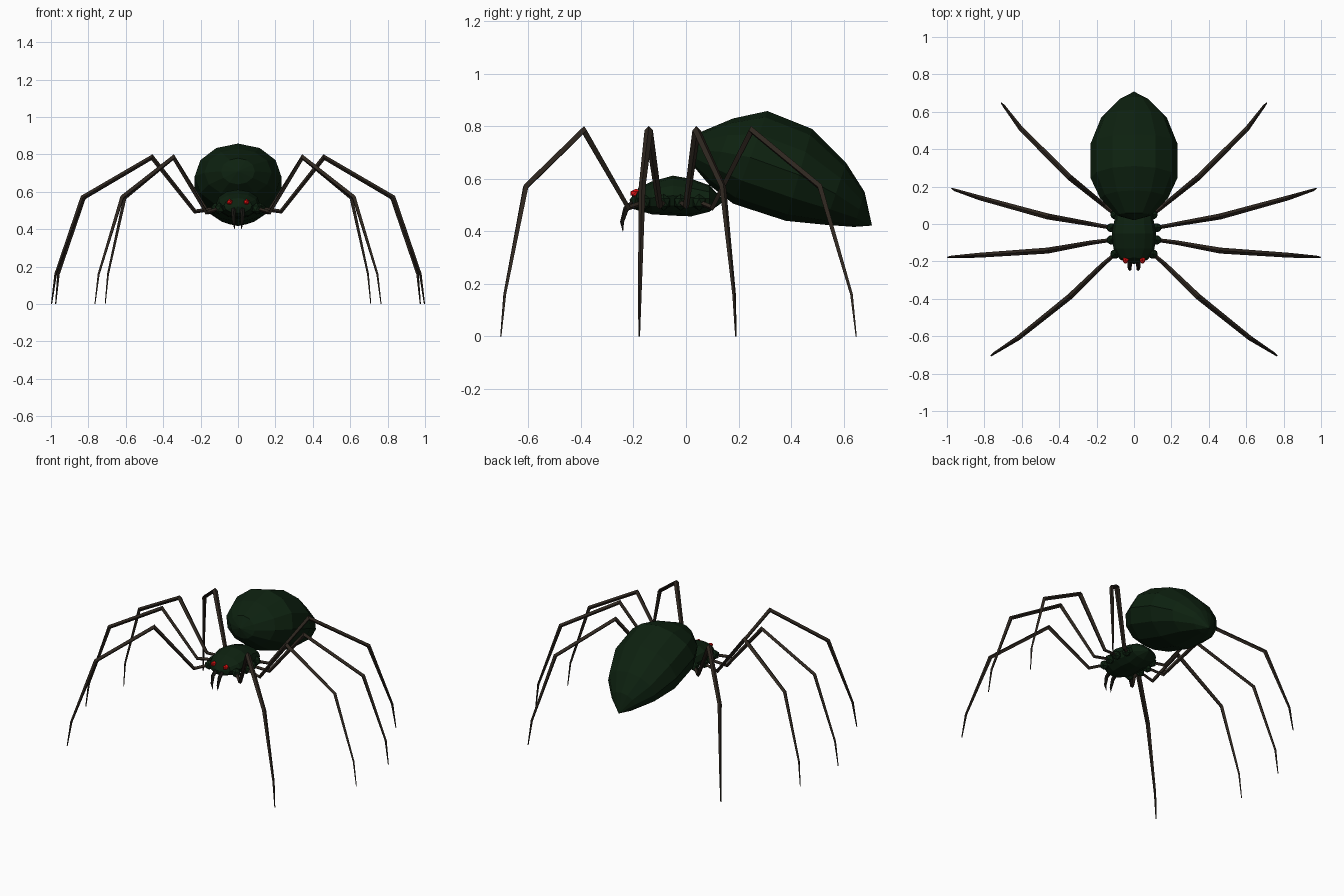
import bpy, bmesh, math
from mathutils import Vector

cube = bpy.data.objects.get("Cube")
if cube:
    bpy.data.objects.remove(cube, do_unlink=True)


def material(name, rgb):
    m = bpy.data.materials.new(name)
    m.use_nodes = True
    m.diffuse_color = (*rgb, 1)
    bsdf = m.node_tree.nodes["Principled BSDF"]
    bsdf.inputs["Base Color"].default_value = (*rgb, 1)
    bsdf.inputs["Roughness"].default_value = 0.8
    return m


GREEN = material("dark green", (0.004, 0.015, 0.005))
BROWN = material("dark brown", (0.028, 0.020, 0.014))
RED = material("eye red", (0.80, 0.006, 0.006))
BLACK = material("fang black", (0.010, 0.009, 0.007))


def finish(bm, name, mat):
    bmesh.ops.recalc_face_normals(bm, faces=bm.faces)
    me = bpy.data.meshes.new(name)
    bm.to_mesh(me)
    bm.free()
    me.materials.append(mat)
    ob = bpy.data.objects.new(name, me)
    bpy.context.collection.objects.link(ob)
    return ob


def loft(name, rings, n, mat, start=None, end=None):
    """Skin rings given as (centre, side vector, up vector); optional end points."""
    bm = bmesh.new()
    loops = []
    for c, side, up in rings:
        angles = [2 * math.pi * i / n for i in range(n)]
        loops.append([bm.verts.new(c + side * math.sin(a) + up * math.cos(a)) for a in angles])
    for a, b in zip(loops, loops[1:]):
        for i in range(n):
            j = (i + 1) % n
            bm.faces.new((a[i], a[j], b[j], b[i]))
    for loop, tip in ((loops[0], start), (loops[-1], end)):
        if tip is None:
            bm.faces.new(loop)
        else:
            p = bm.verts.new(tip)
            for i in range(n):
                bm.faces.new((loop[i], loop[(i + 1) % n], p))
    return finish(bm, name, mat)


def body(name, sections, n, start, end):
    """Sections are (top y, top z, bottom y, bottom z, half width)."""
    rings = []
    for ty, tz, by, bz, w in sections:
        top, bot = Vector((0, ty, tz)), Vector((0, by, bz))
        rings.append(((top + bot) / 2, Vector((w, 0, 0)), (top - bot) / 2))
    return loft(name, rings, n, GREEN, start, end)


def tube(name, points, radii, n, mat):
    pts = [Vector(p) for p in points]
    out = pts[-1] - pts[0]
    side = Vector((-out.y, out.x, 0)).normalized()
    rings = []
    for i, (p, r) in enumerate(zip(pts, radii)):
        before = (p - pts[max(i - 1, 0)]).normalized()
        after = (pts[min(i + 1, len(pts) - 1)] - p).normalized()
        up = (before + after).cross(side).normalized()
        rings.append((p, side * r, up * r))
    return loft(name, rings, n, mat)


def blob(name, centre, size, mat, detail=1):
    bm = bmesh.new()
    bmesh.ops.create_icosphere(bm, subdivisions=detail, radius=1)
    for v in bm.verts:
        v.co = Vector([c + s * k for c, s, k in zip(centre, size, v.co)])
    return finish(bm, name, mat)


# Tilted egg-shaped abdomen
body("abdomen", [
    (0.06, 0.78, 0.035, 0.64, 0.09),
    (0.18, 0.83, 0.09, 0.575, 0.18),
    (0.31, 0.858, 0.18, 0.505, 0.232),
    (0.48, 0.79, 0.38, 0.44, 0.232),
    (0.61, 0.66, 0.53, 0.425, 0.175),
    (0.68, 0.55, 0.64, 0.417, 0.085),
], 12, (0, 0.02, 0.71), (0, 0.708, 0.422))

# Flattened head and chest
body("cephalothorax", [
    (-0.18, 0.567, -0.20, 0.485, 0.075),
    (-0.13, 0.59, -0.13, 0.465, 0.11),
    (-0.05, 0.612, -0.05, 0.46, 0.118),
    (0.02, 0.60, 0.02, 0.457, 0.105),
    (0.09, 0.575, 0.09, 0.475, 0.10),
], 12, (0, -0.215, 0.52), (0, 0.145, 0.515))

# Leg joints from the hip to the foot, on the +x side
LEGS = {
    "front": [(0.10, -0.16, 0.51), (0.17, -0.22, 0.49), (0.345, -0.39, 0.785),
              (0.62, -0.61, 0.57), (0.745, -0.69, 0.16), (0.765, -0.705, 0)],
    "front_middle": [(0.12, -0.085, 0.51), (0.23, -0.10, 0.495), (0.46, -0.142, 0.785),
                     (0.83, -0.167, 0.57), (0.975, -0.176, 0.16), (0.997, -0.178, 0)],
    "rear_middle": [(0.12, -0.02, 0.51), (0.23, 0.0, 0.495), (0.46, 0.04, 0.785),
                    (0.825, 0.14, 0.57), (0.96, 0.183, 0.16), (0.975, 0.19, 0)],
    "rear": [(0.10, 0.05, 0.51), (0.16, 0.10, 0.49), (0.345, 0.25, 0.785),
             (0.605, 0.51, 0.57), (0.695, 0.63, 0.16), (0.71, 0.648, 0)],
}
RADII = (0.010, 0.012, 0.016, 0.013, 0.007, 0.003)

for label, s in (("left", 1), ("right", -1)):
    for leg, joints in LEGS.items():
        pts = [(s * x, y, z) for x, y, z in joints]
        tube(f"{label}_{leg}_leg", pts, RADII, 4, BROWN)
        # Hip bump where the leg meets the body
        blob(f"{label}_{leg}_hip", pts[0], (0.030, 0.028, 0.032), GREEN)
    # Eye and fang
    blob(f"{label}_eye", (s * 0.045, -0.19, 0.545), (0.017, 0.024, 0.017), RED)
    tube(f"{label}_fang", [(s * 0.022, -0.195, 0.51), (s * 0.024, -0.228, 0.485),
                           (s * 0.022, -0.243, 0.435), (s * 0.018, -0.240, 0.40)],
         (0.014, 0.012, 0.008, 0.001), 5, BLACK)
